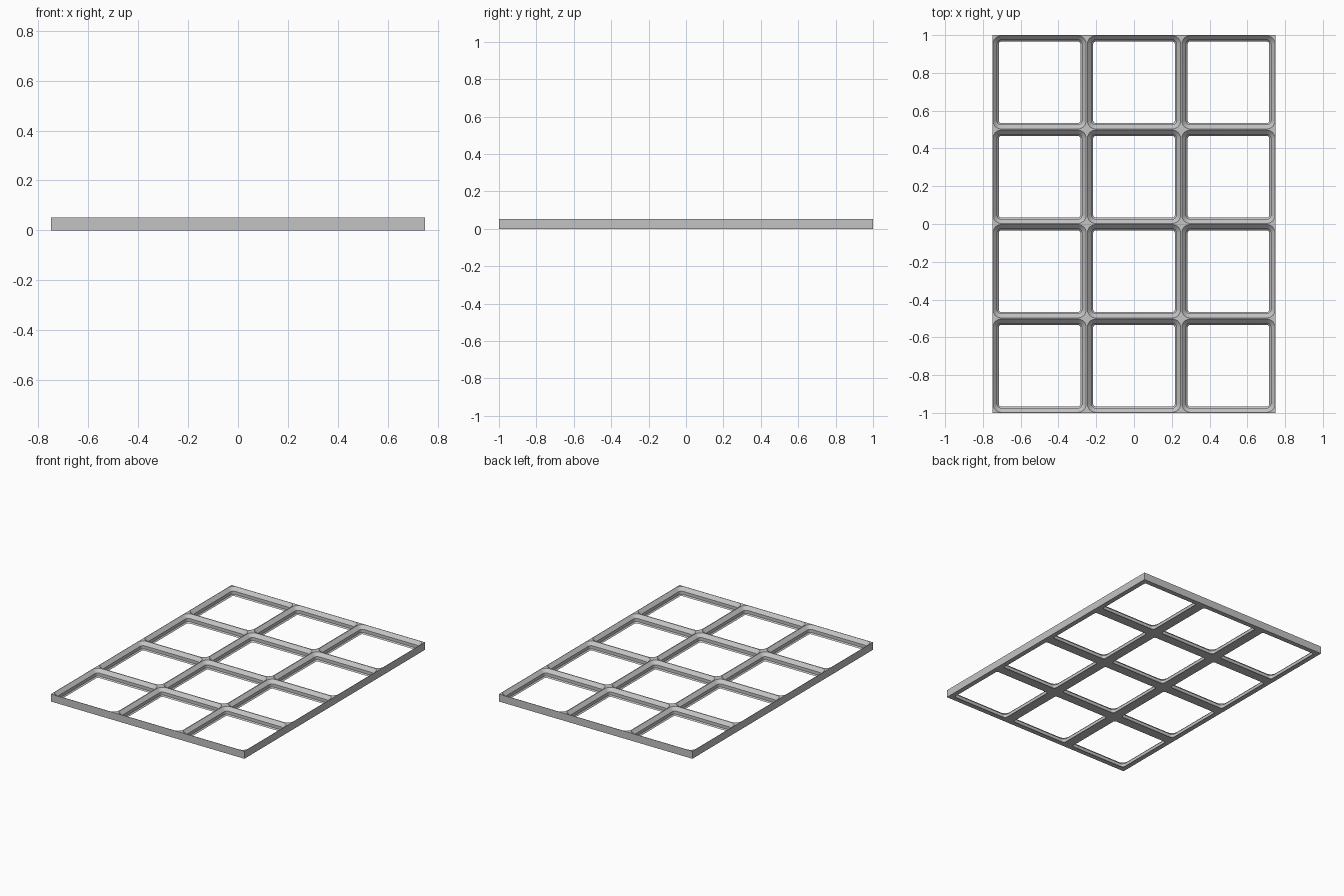
import bpy
import bmesh
from math import cos, sin, pi, radians

if "Cube" in bpy.data.objects:
    bpy.data.objects.remove(bpy.data.objects["Cube"])

COLUMNS, ROWS, CELL = 3, 4, 0.5
HEIGHT = 0.0524
ARC_STEPS = 8

# Cell cross-section from the underside to the top: inset, corner radius, z
PROFILE = [
    (0, 0, 0),
    (0.034, 0.0137, 0),
    (0.0256, 0.022, 0.0083),
    (0.0256, 0.022, 0.0298),
    (0.003, 0.0446, HEIGHT),
    (0, 0, HEIGHT),
]


def rounded_ring(bm, cx, cy, inset, radius, z):
    """Ring of vertices along a square with rounded corners."""
    ring = []
    reach = CELL / 2 - inset - radius
    for corner, (sx, sy) in enumerate([(1, 1), (-1, 1), (-1, -1), (1, -1)]):
        for step in range(ARC_STEPS + 1):
            a = (corner + step / ARC_STEPS) * pi / 2
            ring.append(bm.verts.new((cx + sx * reach + radius * cos(a),
                                      cy + sy * reach + radius * sin(a), z)))
    return ring


def add_cell(bm, cx, cy):
    """Loft the stepped rim of one open cell."""
    rings = [rounded_ring(bm, cx, cy, *p) for p in PROFILE]
    for low, high in zip(rings, rings[1:]):
        for i in range(len(low)):
            j = (i + 1) % len(low)
            bm.faces.new((low[i], low[j], high[j], high[i]))


# Grid of cells, welded together
bm = bmesh.new()
for col in range(COLUMNS):
    for row in range(ROWS):
        add_cell(bm, (col - (COLUMNS - 1) / 2) * CELL, (row - (ROWS - 1) / 2) * CELL)
bmesh.ops.remove_doubles(bm, verts=bm.verts[:], dist=0.0001)

# Straight outer walls between the lower and upper perimeter
for low in [e for e in bm.edges if e.is_boundary and e.verts[0].co.z < HEIGHT / 2]:
    a, b = low.verts
    up = [next(v for v in bm.verts
               if abs(v.co.z - HEIGHT) < 0.001 and (v.co.xy - p.co.xy).length < 0.001)
          for p in (a, b)]
    bm.faces.new((a, b, up[1], up[0]))
bmesh.ops.recalc_face_normals(bm, faces=bm.faces[:])

mesh = bpy.data.meshes.new("grid_baseplate")
bm.to_mesh(mesh)
bm.free()
plate = bpy.data.objects.new("grid_baseplate", mesh)
bpy.context.collection.objects.link(plate)

# Plain grey plastic
grey = bpy.data.materials.new("light_grey")
grey.use_nodes = True
color = (0.55, 0.55, 0.55, 1)
grey.diffuse_color = color
grey.node_tree.nodes["Principled BSDF"].inputs["Base Color"].default_value = color
mesh.materials.append(grey)

bpy.ops.object.select_all(action='DESELECT')
plate.select_set(True)
bpy.context.view_layer.objects.active = plate
bpy.ops.object.shade_smooth_by_angle(angle=radians(30))
